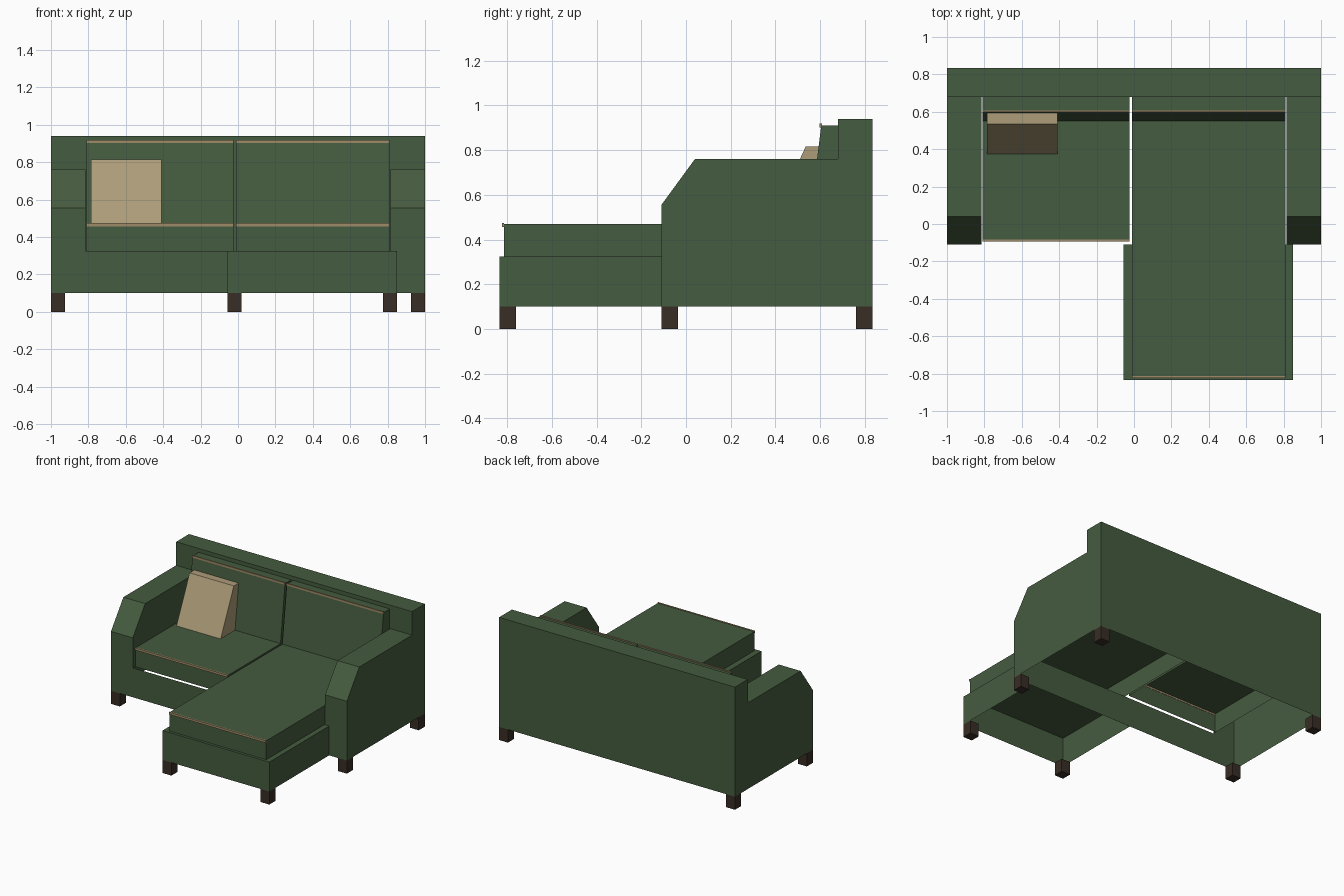
import bpy
import bmesh

if "Cube" in bpy.data.objects:
    bpy.data.objects.remove(bpy.data.objects["Cube"])


def material(name, r, g, b):
    m = bpy.data.materials.new(name)
    m.diffuse_color = (r, g, b, 1)
    m.use_nodes = True
    m.node_tree.nodes["Principled BSDF"].inputs["Base Color"].default_value = m.diffuse_color
    return m


GREEN = material("green_fabric", 0.060, 0.106, 0.050)
BEIGE = material("beige_fabric", 0.413, 0.332, 0.190)
TAN = material("tan_piping", 0.350, 0.262, 0.140)
BROWN = material("dark_wood", 0.040, 0.026, 0.018)


def prism(name, profile, x0, x1, mat, skip=()):
    """Extrude a (y, z) outline along x; skip lists outline edges left open."""
    bm = bmesh.new()
    a = [bm.verts.new((x0, y, z)) for y, z in profile]
    b = [bm.verts.new((x1, y, z)) for y, z in profile]
    n = len(profile)
    bm.faces.new(b)
    bm.faces.new(a[::-1])
    for i in range(n):
        if i not in skip:
            j = (i + 1) % n
            bm.faces.new((a[i], a[j], b[j], b[i]))
    mesh = bpy.data.meshes.new(name)
    bm.to_mesh(mesh)
    bm.free()
    mesh.materials.append(mat)
    obj = bpy.data.objects.new(name, mesh)
    bpy.context.collection.objects.link(obj)
    return obj


def box(name, x0, x1, y0, y1, z0, z1, mat, skip=()):
    # outline edges: 0 bottom, 1 back, 2 top, 3 front
    return prism(name, [(y0, z0), (y1, z0), (y1, z1), (y0, z1)], x0, x1, mat, skip)


BOTTOM, TOP = 0, 2
BASE, RAIL, SEAT = 0.10, 0.325, 0.47

# Hollow base frame, backrest and chaise base
box("base_frame", -1, 1, -0.11, 0.835, BASE, RAIL, GREEN, (BOTTOM, TOP))
box("backrest", -1, 1, 0.68, 0.835, RAIL, 0.94, GREEN, (BOTTOM,))
box("chaise_base", -0.055, 0.85, -0.835, -0.11, BASE, RAIL, GREEN, (BOTTOM, 1))

# Arms with sloping fronts
arm = [(-0.11, RAIL), (0.68, RAIL), (0.68, 0.76), (0.04, 0.76), (-0.11, 0.555)]
prism("left_arm", arm, -1, -0.815, GREEN, (0, 1))
prism("right_arm", arm, 0.815, 1, GREEN, (0, 1))

# Seat and back cushions, with piping along their front top edges
back = [(0.55, SEAT), (0.68, SEAT), (0.68, 0.91), (0.605, 0.91)]
for side, x0, x1, front in (("left", -0.81, -0.025, -0.085),
                            ("right", -0.01, 0.81, -0.815)):
    box(side + "_seat_cushion", x0, x1, front, 0.68, RAIL, SEAT, GREEN, (BOTTOM,))
    prism(side + "_back_cushion", back, x0, x1, GREEN, (BOTTOM,))
    box(side + "_seat_piping", x0, x1, front - 0.008, front + 0.002, 0.457, 0.474, TAN)
    box(side + "_back_piping", x0, x1, 0.598, 0.608, 0.902, 0.918, TAN)

# Throw pillow leaning on the back cushion
pillow = [(0.375, SEAT), (0.55, SEAT), (0.597, 0.815), (0.535, 0.815)]
prism("throw_pillow", pillow, -0.785, -0.41, BEIGE)

# Square legs
LEG = 0.075
for name, x, y in (("back_left_leg", -1, 0.76), ("back_right_leg", 0.925, 0.76),
                   ("front_left_leg", -1, -0.11), ("front_right_leg", 0.925, -0.11),
                   ("chaise_left_leg", -0.055, -0.835),
                   ("chaise_right_leg", 0.775, -0.835)):
    box(name, x, x + LEG, y, y + LEG, 0, BASE, BROWN)
